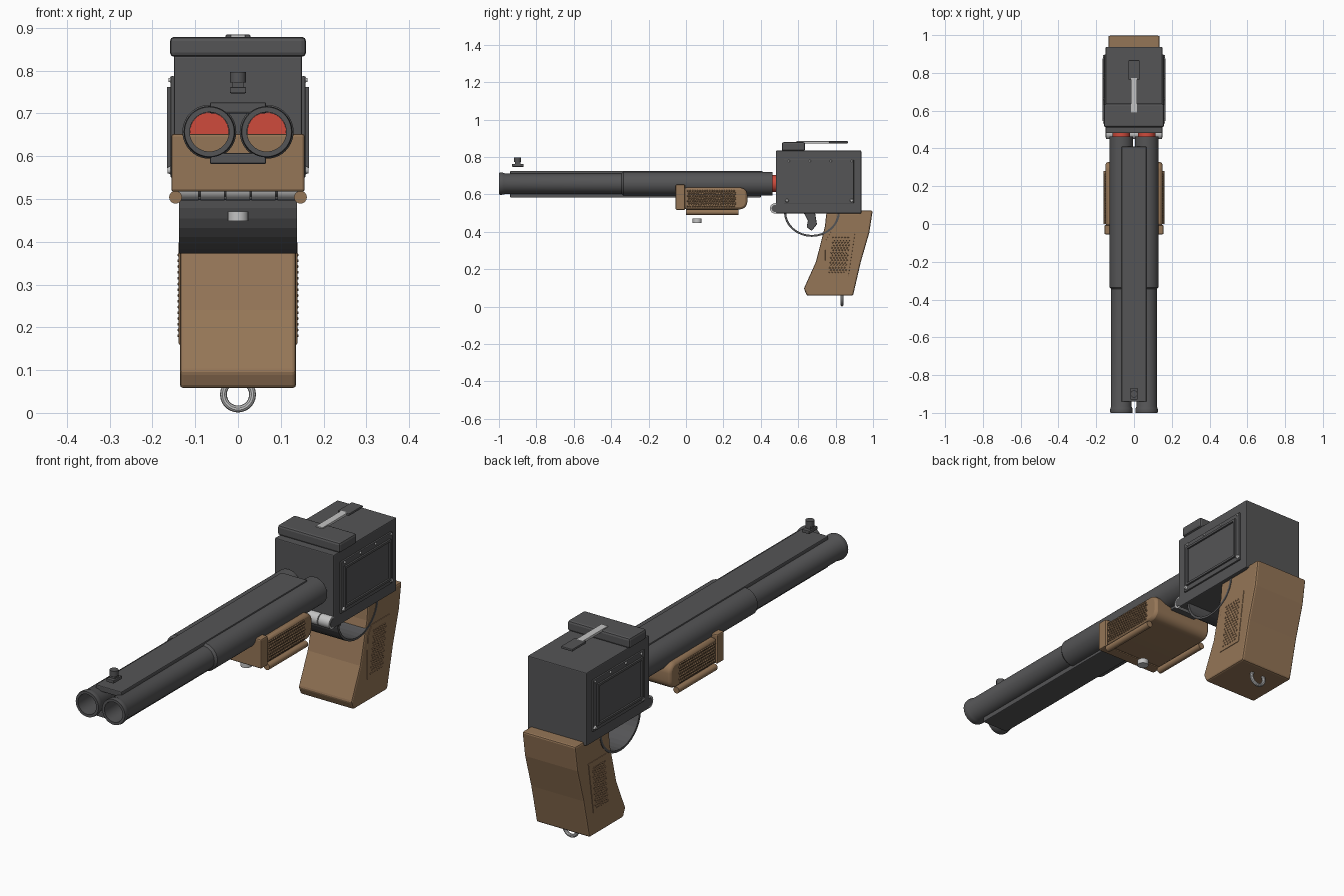
import bpy, bmesh, math
from mathutils import Vector, Matrix

cube = bpy.data.objects.get("Cube")
if cube:
    bpy.data.objects.remove(cube, do_unlink=True)


def material(name, rgb):
    m = bpy.data.materials.new(name)
    m.use_nodes = True
    m.diffuse_color = (*rgb, 1)
    m.node_tree.nodes["Principled BSDF"].inputs["Base Color"].default_value = (*rgb, 1)
    return m


STEEL = material("dark_steel", (0.09, 0.09, 0.093))
WOOD = material("brown_wood", (0.30, 0.18, 0.095))
RED = material("shell_red", (0.62, 0.07, 0.045))
SILVER = material("bright_metal", (0.55, 0.55, 0.55))


def finish(name, bm, mat, bevel=0, segments=2, smooth=True):
    bmesh.ops.recalc_face_normals(bm, faces=bm.faces[:])
    me = bpy.data.meshes.new(name)
    bm.to_mesh(me)
    bm.free()
    ob = bpy.data.objects.new(name, me)
    bpy.context.scene.collection.objects.link(ob)
    me.materials.append(mat)
    if bevel:
        b = ob.modifiers.new("Bevel", 'BEVEL')
        b.width, b.segments, b.limit_method = bevel, segments, 'ANGLE'
    if smooth:
        bpy.ops.object.select_all(action='DESELECT')
        ob.select_set(True)
        bpy.context.view_layer.objects.active = ob
        bpy.ops.object.shade_smooth_by_angle(angle=math.radians(35))
    return ob


def box(name, x, y, z, mat, bevel=0):
    bm = bmesh.new()
    bmesh.ops.create_cube(bm, size=1)
    for v in bm.verts:
        v.co = [lo + (c + 0.5) * (hi - lo) for c, (lo, hi) in zip(v.co, (x, y, z))]
    return finish(name, bm, mat, bevel, smooth=False)


def extrude(name, outline, x0, x1, mat, bevel=0, smooth=False):
    """Extrude a (y, z) outline across x."""
    bm = bmesh.new()
    face = bm.faces.new([bm.verts.new((x0, y, z)) for y, z in outline])
    new = bmesh.ops.extrude_face_region(bm, geom=[face])["geom"]
    bmesh.ops.translate(bm, vec=(x1 - x0, 0, 0),
                        verts=[g for g in new if isinstance(g, bmesh.types.BMVert)])
    return finish(name, bm, mat, bevel, smooth=smooth)


def rod(name, a, b, r, mat, sides=24):
    bm = bmesh.new()
    a, b = Vector(a), Vector(b)
    turn = (b - a).to_track_quat('Z', 'Y').to_matrix().to_4x4()
    bmesh.ops.create_cone(bm, cap_ends=True, segments=sides, radius1=r, radius2=r,
                          depth=(b - a).length, matrix=Matrix.Translation((a + b) / 2) @ turn)
    return finish(name, bm, mat)


def lathe_y(name, profile, x, z, mat, sides=40):
    """Revolve a closed (radius, y) profile about an axis along y."""
    bm = bmesh.new()
    rings = [[bm.verts.new((x + r * math.cos(2 * math.pi * i / sides), y,
                            z + r * math.sin(2 * math.pi * i / sides)))
              for i in range(sides)] for r, y in profile]
    for k, ring in enumerate(rings):
        nxt = rings[(k + 1) % len(rings)]
        for i in range(sides):
            j = (i + 1) % sides
            bm.faces.new((ring[i], ring[j], nxt[j], nxt[i]))
    return finish(name, bm, mat)


def studs(name, points, x, r, height, mat, sides=6):
    """Small round studs on a side face, joined in one mesh."""
    bm = bmesh.new()
    s = 1 if x > 0 else -1
    turn = Matrix.Rotation(s * math.pi / 2, 4, 'Y')
    for y, z in points:
        bmesh.ops.create_cone(bm, cap_ends=True, segments=sides, radius1=r, radius2=r * 0.6,
                              depth=height, matrix=Matrix.Translation((x, y, z)) @ turn)
    return finish(name, bm, mat, smooth=False)


SIDES = (("left", 1), ("right", -1))
AXIS = 0.657

# Barrels, with muzzle lip, thicker rear sleeve and open bore, and shells
barrel = [(0.046, -1), (0.058, -1), (0.06, -0.99), (0.058, -0.975), (0.054, -0.965),
          (0.054, -0.345), (0.063, -0.335), (0.063, 0.462), (0.046, 0.462)]
for side, s in SIDES:
    lathe_y(side + "_barrel", barrel, s * 0.067, AXIS, STEEL)
    rod(side + "_shell", (s * 0.067, 0.38, AXIS), (s * 0.067, 0.485, AXIS), 0.0455, RED, 32)

# Ribs and front sight
box("top_rib", (-0.066, 0.066), (-0.94, 0.41), (0.70, 0.726), STEEL, 0.004)
box("bottom_rib", (-0.066, 0.066), (-0.94, 0.40), (0.582, 0.608), STEEL, 0.004)
box("sight_base", (-0.019, 0.019), (-0.93, -0.868), (0.747, 0.762), STEEL, 0.003)
box("sight_neck", (-0.013, 0.013), (-0.913, -0.885), (0.76, 0.775), STEEL)
rod("sight_post", (0, -0.90, 0.772), (0, -0.90, 0.797), 0.019, STEEL, 16)

# Receiver, top cap and locking lever
box("receiver", (-0.15, 0.15), (0.481, 0.937), (0.498, 0.834), STEEL, 0.004)
box("top_cap", (-0.159, 0.159), (0.512, 0.637), (0.832, 0.879), STEEL, 0.01)
box("lever_blade", (-0.017, 0.017), (0.59, 0.775), (0.872, 0.884), SILVER, 0.002)
box("lever_thumb_piece", (-0.029, 0.029), (0.765, 0.867), (0.873, 0.884), STEEL, 0.003)

# Side plates with raised frames and screws
for side, s in SIDES:
    box(side + "_side_plate", sorted((s * 0.148, s * 0.158)), (0.524, 0.897), (0.55, 0.787), STEEL, 0.003)
    for k, z in enumerate((0.572, 0.752)):
        box(f"{side}_frame_rail_{k}", sorted((s * 0.156, s * 0.166)), (0.545, 0.876), (z, z + 0.01), STEEL)
    for k, y in enumerate((0.545, 0.866)):
        box(f"{side}_frame_post_{k}", sorted((s * 0.156, s * 0.166)), (y, y + 0.01), (0.572, 0.762), STEEL)
    top_screws = [(0.55 + 0.112 * i, 0.778) for i in range(4)]
    studs(side + "_plate_screws", top_screws, s * 0.159, 0.007, 0.008, SILVER, 10)
    studs(side + "_corner_screws", [(0.54, 0.567), (0.886, 0.567)], s * 0.16, 0.011, 0.01, SILVER, 12)

# Hinge knuckles
for i in range(5):
    x = -0.148 + 0.06 * i
    rod(f"hinge_knuckle_{i}", (x, 0.477, 0.525), (x + 0.056, 0.477, 0.525), 0.028, SILVER)
rod("hinge_pin", (-0.15, 0.477, 0.525), (0.15, 0.477, 0.525), 0.019, STEEL)

# Trigger guard: a wide bent strip
arc = [math.pi + math.pi * i / 16 for i in range(17)]
guard = [(0.673 + r * 1.13 * math.cos(a), 0.505 + r * math.sin(a))
         for r, angles in ((0.132, arc), (0.122, arc[::-1])) for a in angles]
extrude("trigger_guard", guard, -0.138, 0.138, STEEL)
trigger = [(0.63, 0.50), (0.69, 0.50), (0.70, 0.44), (0.672, 0.405), (0.645, 0.425), (0.652, 0.46)]
for side, s in SIDES:
    extrude(side + "_trigger", trigger, s * 0.035 - 0.015, s * 0.035 + 0.015, STEEL, 0.004)

# Grip with studded side panels and lanyard ring
grip = [(0.75, 0.50), (0.743, 0.43), (0.695, 0.24), (0.63, 0.096), (0.647, 0.058),
        (0.893, 0.058), (0.935, 0.24), (0.98, 0.395), (0.998, 0.513), (0.93, 0.513), (0.92, 0.50)]
extrude("grip", grip, -0.136, 0.136, WOOD, 0.01)
panel = [(0.743, 0.16), (0.868, 0.16), (0.905, 0.40), (0.775, 0.40), (0.745, 0.35)]
dots = [(0.765 + 0.016 * i + 0.008 * (j % 2) + 0.12 * (z - 0.18), z)
        for j in range(15) for z in [0.18 + 0.0135 * j] for i in range(6)]
for side, s in SIDES:
    extrude(side + "_grip_panel", panel, s * 0.13, s * 0.1385, WOOD, 0.002)
    studs(side + "_grip_studs", dots, s * 0.139, 0.005, 0.004, WOOD)
bm = bmesh.new()
rings = []
for i in range(28):
    a = 2 * math.pi * i / 28
    rings.append([bm.verts.new(((0.034 + 0.008 * math.cos(b)) * math.cos(a), 0.834 + 0.008 * math.sin(b),
                                0.043 + (0.034 + 0.008 * math.cos(b)) * math.sin(a)))
                  for b in (2 * math.pi * k / 10 for k in range(10))])
for i in range(28):
    p, q = rings[i], rings[(i + 1) % 28]
    for k in range(10):
        bm.faces.new((p[k], p[(k + 1) % 10], q[(k + 1) % 10], q[k]))
finish("lanyard_ring", bm, SILVER)

# Fore-end: front plate, rounded body, studded sides, side rods and knob
box("fore_end_plate", (-0.156, 0.156), (-0.055, -0.005), (0.517, 0.652), WOOD, 0.006)
body = [(-0.01, 0.52), (-0.01, 0.636)]
for cz, start in ((0.596, 90), (0.56, 0)):
    body += [(0.288 + 0.04 * math.cos(math.radians(start - t)), cz + 0.04 * math.sin(math.radians(start - t)))
             for t in range(0, 91, 15)]
extrude("fore_end", body, -0.15, 0.15, WOOD, 0.012, True)
grid = [(0.01 + 0.013 * i + 0.0065 * (j % 2), 0.537 + 0.0135 * j) for j in range(7) for i in range(20)]
for side, s in SIDES:
    studs(side + "_fore_end_studs", grid, s * 0.152, 0.006, 0.008, WOOD)
    rod(side + "_fore_end_rod", (s * 0.146, 0, 0.504), (s * 0.146, 0.28, 0.504), 0.015, WOOD, 16)
rod("fore_end_knob", (0, 0.06, 0.448), (0, 0.06, 0.471), 0.024, SILVER)
